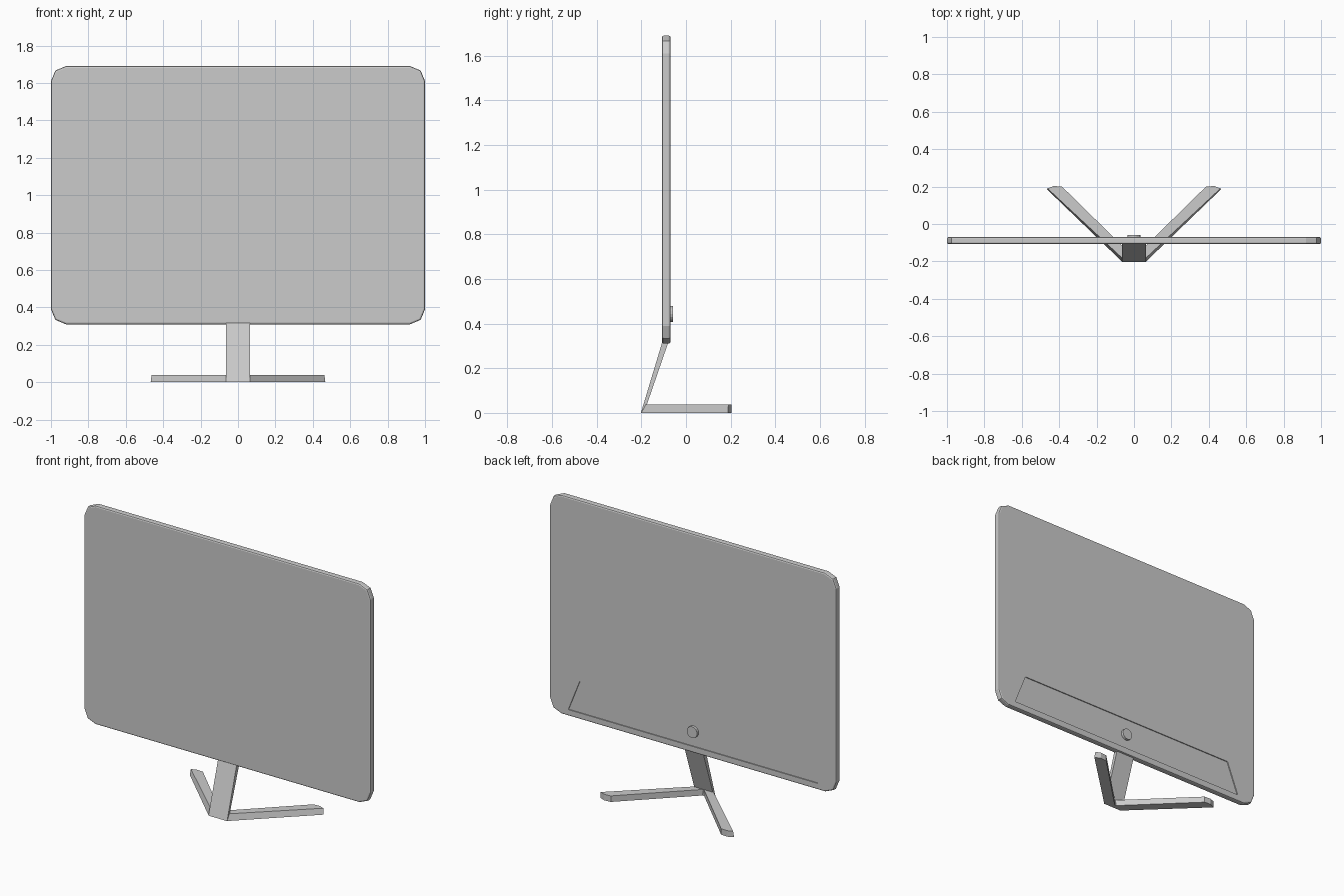
import bpy, bmesh, math
from mathutils import Matrix, Vector

cube = bpy.data.objects.get("Cube")
if cube:
    bpy.data.objects.remove(cube, do_unlink=True)

grey = bpy.data.materials.new("light grey")
grey.use_nodes = True
COLOUR = (0.6, 0.6, 0.6, 1)
grey.diffuse_color = COLOUR
grey.node_tree.nodes["Principled BSDF"].inputs["Base Color"].default_value = COLOUR


def finish(name, bm):
    bmesh.ops.recalc_face_normals(bm, faces=bm.faces)
    mesh = bpy.data.meshes.new(name)
    bm.to_mesh(mesh)
    bm.free()
    mesh.materials.append(grey)
    obj = bpy.data.objects.new(name, mesh)
    bpy.context.collection.objects.link(obj)
    return obj


def loft(name, bottom, top):
    """Solid between two outlines with the same number of points."""
    bm = bmesh.new()
    a = [bm.verts.new(p) for p in bottom]
    b = [bm.verts.new(p) for p in top]
    bm.faces.new(a)
    bm.faces.new(b)
    for i in range(len(a)):
        j = (i + 1) % len(a)
        bm.faces.new((a[i], a[j], b[j], b[i]))
    return finish(name, bm)


# Screen: thin slab with clipped round corners and chamfered rims
FRONT, BACK, LOW, HIGH, CORNER = -0.108, -0.069, 0.31, 1.69, 0.08
outline = []
for k, (sx, sz) in enumerate([(1, 1), (-1, 1), (-1, -1), (1, -1)]):
    cx = sx * (1 - CORNER)
    cz = HIGH - CORNER if sz > 0 else LOW + CORNER
    for step in range(3):
        angle = math.radians(90 * k + 45 * step)
        outline.append((cx + CORNER * math.cos(angle), cz + CORNER * math.sin(angle)))
screen = loft("screen", [(x, FRONT, z) for x, z in outline],
              [(x, BACK, z) for x, z in outline])
bm = bmesh.new()
bm.from_mesh(screen.data)
rims = [e for e in bm.edges if abs(e.verts[0].co.y - e.verts[1].co.y) < 0.001]
bmesh.ops.bevel(bm, geom=rims, offset=0.009, segments=2, profile=0.5, affect='EDGES')
bm.to_mesh(screen.data)
bm.free()

# Shallow tapered recess across the lower back
recess = [(-0.87, 0.35), (0.87, 0.35), (0.79, 0.55), (-0.79, 0.55)]
FLOOR = BACK - 0.006
cutter = loft("recess_cutter", [(x, FLOOR, z) for x, z in recess],
              [(x, BACK + 0.05, z) for x, z in recess])
cutter.hide_render = True
cutter.hide_viewport = True
cut = screen.modifiers.new("recess", 'BOOLEAN')
cut.operation = 'DIFFERENCE'
cut.solver = 'EXACT'
cut.object = cutter
bpy.context.view_layer.update()
cut_mesh = bpy.data.meshes.new_from_object(
    screen.evaluated_get(bpy.context.evaluated_depsgraph_get()))
screen.modifiers.clear()
screen.data = cut_mesh
bpy.data.objects.remove(cutter, do_unlink=True)

# Round button in the recess
bm = bmesh.new()
TIP = -0.059
bmesh.ops.create_cone(bm, cap_ends=True, segments=16, radius1=0.036, radius2=0.036,
                      depth=TIP - FLOOR + 0.004,
                      matrix=Matrix.Translation((0, (TIP + FLOOR - 0.004) / 2, 0.443))
                      @ Matrix.Rotation(math.pi / 2, 4, 'X'))
finish("back_button", bm)

# Leaning neck
W = 0.065
side = [(-0.202, 0), (-0.172, 0), (-0.176, 0.035), (-0.076, 0.325), (-0.104, 0.325)]
loft("neck", [(-W, y, z) for y, z in side], [(W, y, z) for y, z in side])

# Two splayed legs running backwards, outer side leaning in at the front
base = [(W, -0.2), (0.467, 0.187), (0.43, 0.203), (0.385, 0.2), (0, -0.178)]
upper = [(W, -0.18), (0.462, 0.19), (0.43, 0.203), (0.385, 0.2), (0, -0.178)]
for name, s in (("left_leg", 1), ("right_leg", -1)):
    loft(name, [(s * x, y, 0) for x, y in base], [(s * x, y, 0.038) for x, y in upper])
